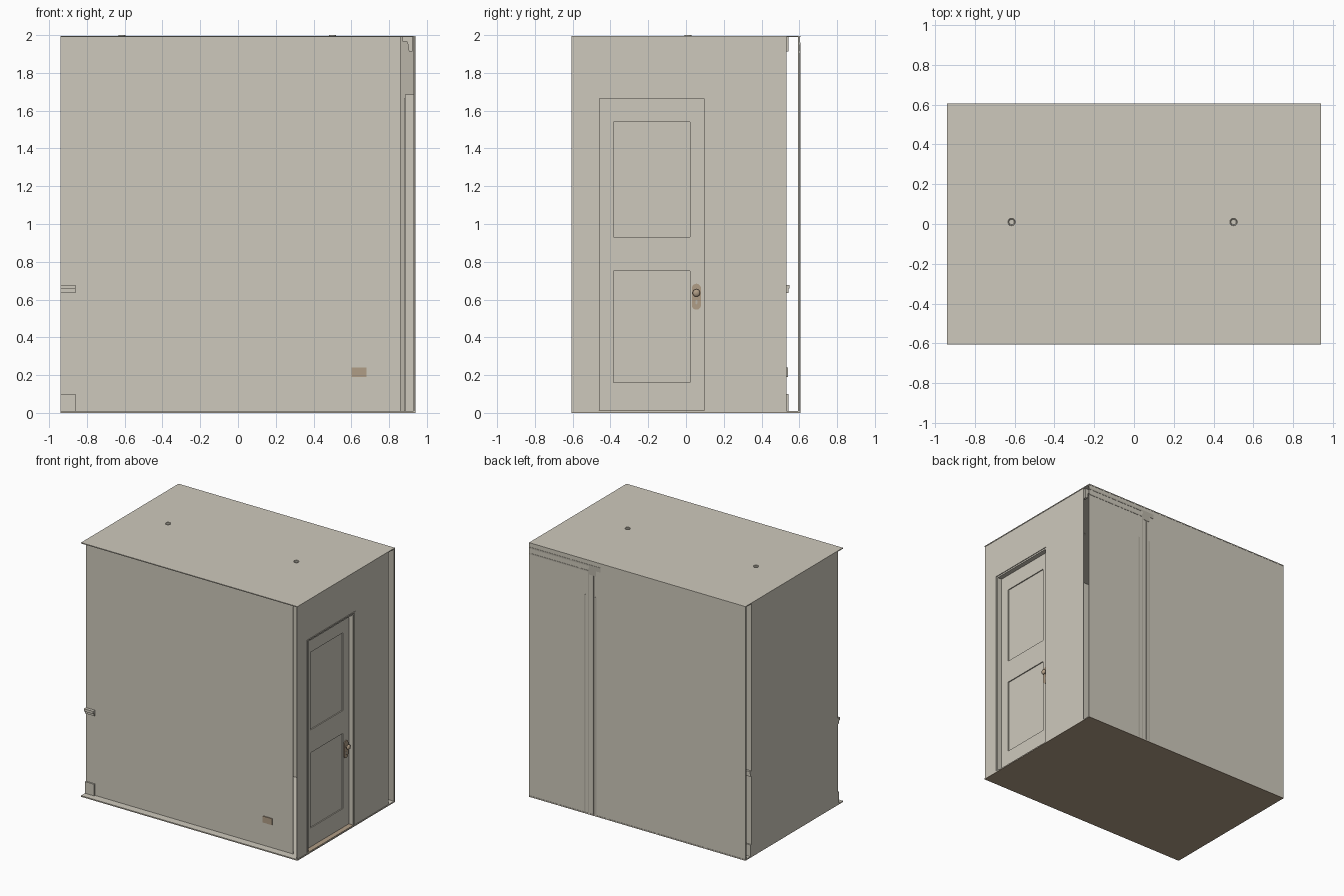
import bpy, bmesh, math

if "Cube" in bpy.data.objects:
    bpy.data.objects.remove(bpy.data.objects["Cube"])

def material(name, rgb):
    m = bpy.data.materials.new(name)
    lin = [(c / 255 / 12.92) if c < 10 else ((c / 255 + 0.055) / 1.055) ** 2.4 for c in rgb]
    m.diffuse_color = (*lin, 1)
    m.use_nodes = True
    m.node_tree.nodes["Principled BSDF"].inputs["Base Color"].default_value = m.diffuse_color
    return m

BEIGE = material("warm_beige", (206, 201, 188))
SHADE = material("inner_beige", (186, 181, 168))
BROWN = material("wood_brown", (176, 157, 134))

def finish(name, bm, mat):
    bmesh.ops.recalc_face_normals(bm, faces=bm.faces)
    me = bpy.data.meshes.new(name)
    bm.to_mesh(me)
    bm.free()
    me.materials.append(mat)
    ob = bpy.data.objects.new(name, me)
    bpy.context.collection.objects.link(ob)
    return ob

def add_box(bm, x0, x1, y0, y1, z0, z1):
    vs = bmesh.ops.create_cube(bm, size=1)["verts"]
    for v in vs:
        v.co = (x1 if v.co.x > 0 else x0, y1 if v.co.y > 0 else y0, z1 if v.co.z > 0 else z0)

def boxes(name, mat, *specs):
    bm = bmesh.new()
    for s in specs:
        add_box(bm, *s)
    return finish(name, bm, mat)

def prism_y(name, mat, profile, y0, y1):
    """Extrude an (x, z) profile along y."""
    bm = bmesh.new()
    f = bm.faces.new([bm.verts.new((x, y0, z)) for x, z in profile])
    ext = bmesh.ops.extrude_face_region(bm, geom=[f])["geom"]
    for v in ext:
        if isinstance(v, bmesh.types.BMVert):
            v.co.y = y1
    return finish(name, bm, mat)

def stadium_x(name, mat, x0, x1, y, z0, z1, r, n=10):
    """Round-ended plate facing +x; a disc when z0 == z1."""
    pts = [(y + r * math.cos(math.pi * i / n), z1 + r * math.sin(math.pi * i / n)) for i in range(n + 1)]
    pts += [(y - r * math.cos(math.pi * i / n), z0 - r * math.sin(math.pi * i / n)) for i in range(n + 1)]
    bm = bmesh.new()
    f = bm.faces.new([bm.verts.new((x0, a, b)) for a, b in pts])
    for v in bmesh.ops.extrude_face_region(bm, geom=[f])["geom"]:
        if isinstance(v, bmesh.types.BMVert):
            v.co.x = x1
    bmesh.ops.remove_doubles(bm, verts=bm.verts, dist=1e-5)
    return finish(name, bm, mat)

# floor, with a wooden underside
boxes("floor_slab", BEIGE, (-0.94, 0.94, -0.605, 0.605, 0.003, 0.009))
boxes("floor_underside", BROWN, (-0.94, 0.94, -0.605, 0.605, 0, 0.003))
boxes("threshold", BROWN, (0.88, 0.937, -0.465, 0.1, 0.009, 0.012))

# ceiling
boxes("ceiling", BEIGE, (-0.94, 0.94, -0.605, 0.605, 1.989, 1.996))

# ceiling lamps: shallow rings
for i, x in enumerate((-0.615, 0.5)):
    bm = bmesh.new()
    bmesh.ops.create_cone(bm, cap_ends=True, segments=20, radius1=0.021, radius2=0.018, depth=0.012)
    bmesh.ops.translate(bm, verts=bm.verts, vec=(x, 0.01, 1.994))
    top = max(bm.faces, key=lambda f: f.calc_center_median().z)
    bmesh.ops.inset_region(bm, faces=[top], thickness=0.005, depth=-0.004)
    finish(f"ceiling_lamp_{i + 1}", bm, SHADE)

# walls
T = 1.99
boxes("front_wall", BEIGE, (-0.94, 0.86, -0.545, -0.538, 0.005, T))
boxes("inner_back_wall", BEIGE, (-0.94, 0.86, 0.525, 0.532, 0.005, T))
boxes("left_wall", BEIGE, (-0.94, -0.933, -0.545, 0.532, 0.005, T))
boxes("outer_back_wall", BEIGE, (-0.94, 0.94, 0.597, 0.603, 0.005, T))
boxes("back_wall_lining", SHADE, (-0.94, 0.94, 0.594, 0.597, 0.005, T))

# right wall around the door opening
boxes("right_wall", BEIGE,
      (0.93, 0.937, -0.605, -0.48, 0.005, T),
      (0.93, 0.937, 0.115, 0.532, 0.005, T),
      (0.93, 0.937, -0.48, 0.115, 1.685, T))

# stepped door frame
def frame(name, o0, o1, top, w, x0, x1):
    boxes(name, BEIGE, (x0, x1, o0, o0 + w, 0.005, top), (x0, x1, o1 - w, o1, 0.005, top),
          (x0, x1, o0 + w, o1 - w, top - w, top))

frame("door_frame_outer", -0.48, 0.115, 1.685, 0.009, 0.885, 0.94)
frame("door_frame_inner", -0.471, 0.106, 1.676, 0.012, 0.885, 0.934)

# door: rails and stiles with two recessed panels
D0, D1, P0, P1 = -0.46, 0.095, -0.383, 0.02
boxes("door", BEIGE,
      (0.88, 0.897, D0, P0, 0.012, 1.665), (0.88, 0.897, P1, D1, 0.012, 1.665),
      (0.88, 0.897, P0, P1, 0.012, 0.16), (0.88, 0.897, P0, P1, 0.75, 0.93),
      (0.88, 0.897, P0, P1, 1.54, 1.665),
      (0.88, 0.889, P0, P1, 0.16, 0.75), (0.88, 0.889, P0, P1, 0.93, 1.54))

# door handle
stadium_x("handle_plate", BROWN, 0.897, 0.903, 0.055, 0.57, 0.66, 0.024)
stadium_x("handle_stem", BROWN, 0.903, 0.918, 0.055, 0.635, 0.635, 0.009)
bm = bmesh.new()
bmesh.ops.create_uvsphere(bm, u_segments=20, v_segments=12, radius=0.02)
for v in bm.verts:
    v.co = (v.co.x * 0.6 + 0.922, v.co.y + 0.055, v.co.z + 0.635)
for f in bm.faces:
    f.smooth = True
finish("door_knob", bm, BROWN)
stadium_x("keyhole", SHADE, 0.903, 0.905, 0.055, 0.58, 0.592, 0.005)

# mouldings whose ends show through the walls
Y0, Y1 = -0.556, 0.543
prism_y("skirting", BEIGE, [(-0.94, 0.005), (-0.86, 0.005), (-0.86, 0.1), (-0.94, 0.1)], Y0, Y1)
prism_y("dado_rail_lower", BEIGE, [(-0.94, 0.636), (-0.86, 0.636), (-0.86, 0.658), (-0.94, 0.658)], Y0, Y1)
prism_y("dado_rail_upper", BEIGE, [(-0.94, 0.658), (-0.86, 0.658), (-0.86, 0.678), (-0.94, 0.678)], Y0 - 0.014, Y1 + 0.006)
prism_y("crown_moulding", BEIGE, [(0.87, 1.99), (0.87, 1.965), (0.895, 1.965), (0.9, 1.95), (0.905, 1.912),
                                  (0.925, 1.912), (0.925, 1.99)], Y0, Y1)

# wall sockets
boxes("front_socket", BROWN, (0.6, 0.68, -0.552, -0.538, 0.19, 0.24))
boxes("back_socket", BEIGE, (0.6, 0.68, 0.525, 0.541, 0.19, 0.24))

# trim showing on the outer back wall
B0, B1 = 0.6, 0.605
boxes("back_trim_vertical", SHADE,
      *[(x - w, x + w, B0, B1, 0.009, z) for x, w, z in
        ((0.457, 0.006, 1.72), (0.425, 0.005, 1.93), (0.383, 0.005, 1.93), (0.36, 0.006, 1.72))])
boxes("back_trim_cornice", SHADE,
      (0.35, 0.94, B0, B1, 1.95, 1.962), (0.42, 0.94, B0, B1, 1.905, 1.915),
      (0.32, 0.36, B0, B1, 1.925, 1.962), (0.36, 0.42, B0, B1, 1.885, 1.95))
